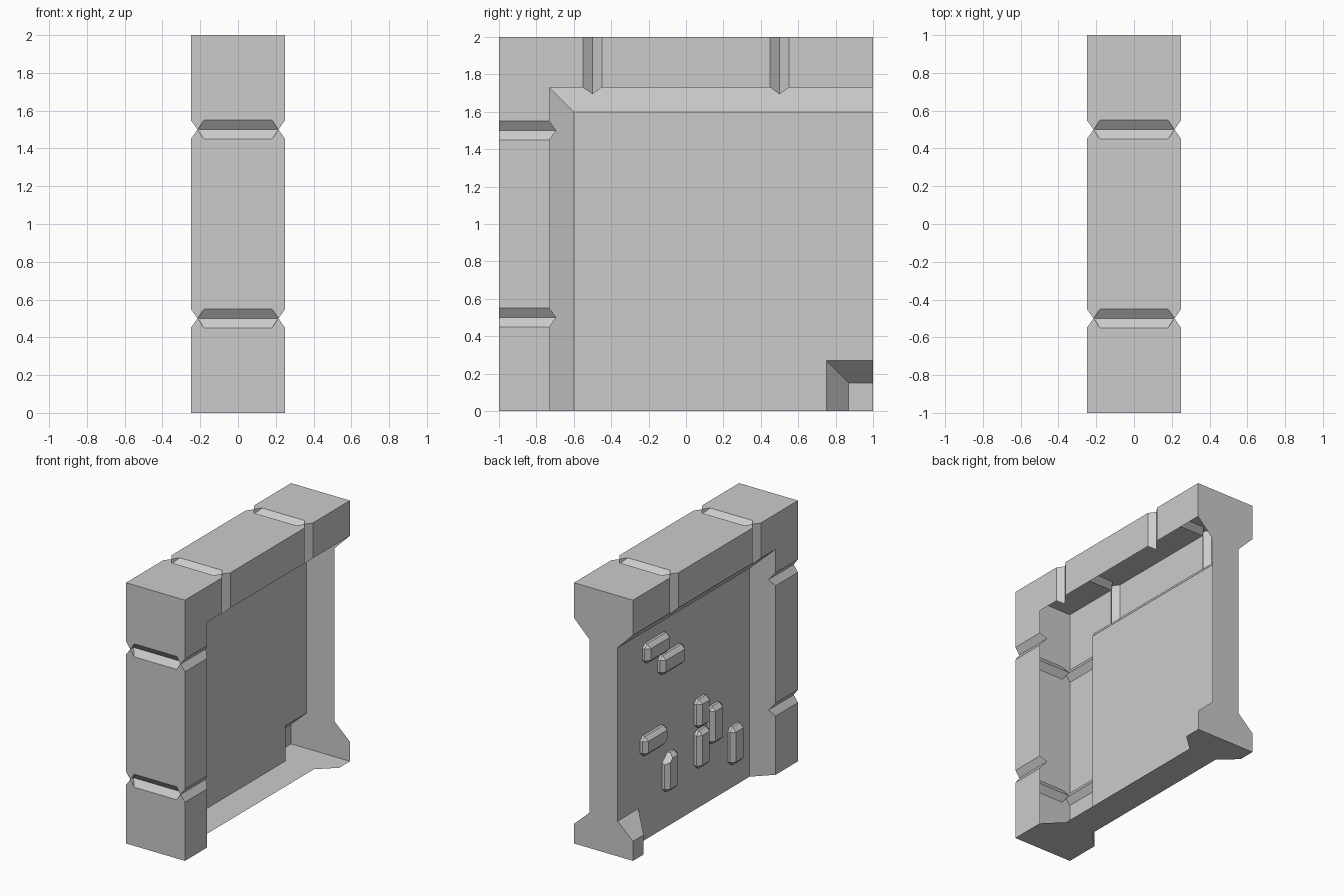
import bpy, bmesh
from mathutils import Vector

if "Cube" in bpy.data.objects:
    bpy.data.objects.remove(bpy.data.objects["Cube"])


def make_object(name, bm):
    mesh = bpy.data.meshes.new(name)
    bm.to_mesh(mesh)
    bm.free()
    obj = bpy.data.objects.new(name, mesh)
    bpy.context.collection.objects.link(obj)
    return obj


# Wall body: raised frame on two edges, small corner foot, recessed middle
OUT, INN = 0.25, 0.12
rim = [(-.73, 0), (.87, 0), (.87, .15), (1, .15), (1, 1.73), (-.73, 1.73)]
floor = [(-.6, 0), (.75, 0), (.75, .27), (1, .27), (1, 1.6), (-.6, 1.6)]
frame = [(-1, 0), (-.73, 0), (-.73, 1.73), (1, 1.73), (1, 2), (-1, 2)]
foot = [(.87, 0), (1, 0), (1, .15), (.87, .15)]
bm = bmesh.new()


def face(points):
    bm.faces.new([bm.verts.new(p) for p in points])


for s in (-1, 1):
    for x, poly in ((OUT, frame), (OUT, foot), (INN, floor)):
        face([(s * x, y, z) for y, z in poly])
    for i in (1, 2, 4, 5):
        j = (i + 1) % 6
        face([(s * OUT, *rim[i]), (s * OUT, *rim[j]),
              (s * INN, *floor[j]), (s * INN, *floor[i])])
end = [(OUT, 0), (OUT, .15), (INN, .27), (INN, 1.6), (OUT, 1.73), (OUT, 2)]
base = [(OUT, -1), (OUT, -.73), (INN, -.6), (INN, .75), (OUT, .87), (OUT, 1)]
face([(x, 1, z) for x, z in end] + [(-x, 1, z) for x, z in reversed(end)])
face([(x, y, 0) for x, y in base] + [(-x, y, 0) for x, y in reversed(base)])
face([(-OUT, -1, 0), (OUT, -1, 0), (OUT, -1, 2), (-OUT, -1, 2)])
face([(-OUT, -1, 2), (OUT, -1, 2), (OUT, 1, 2), (-OUT, 1, 2)])
bmesh.ops.remove_doubles(bm, verts=bm.verts, dist=1e-4)
bmesh.ops.recalc_face_normals(bm, faces=bm.faces)
wall = make_object("wall", bm)

# V grooves between the frame stones
cut = bmesh.new()


def hull(points):
    verts = [cut.verts.new(p) for p in points]
    bmesh.ops.convex_hull(cut, input=verts)


def on_front(c):
    return lambda x, depth, w: (x, -1 + depth, c + w)


def on_top(c):
    return lambda x, depth, w: (x, c + w, 2 - depth)


for place in (on_front(.5), on_front(1.5), on_top(-.5), on_top(.5)):
    hull([place(s * .18, 0, w) for s in (-1, 1) for w in (-.05, .05)] +
         [place(s * .213, d, 0) for s in (-1, 1) for d in (-.037, .037)])
    for s in (-1, 1):
        hull([place(s * x, e, w) for e in (-.1, .38)
              for x, w in ((.25, .05), (.25, -.05), (.214, 0), (.286, 0))])
bmesh.ops.recalc_face_normals(cut, faces=cut.faces)
cutter = make_object("groove_cutter", cut)
cutter.hide_render = True
mod = wall.modifiers.new("grooves", 'BOOLEAN')
mod.operation = 'DIFFERENCE'
mod.solver = 'EXACT'
mod.object = cutter
bpy.context.view_layer.objects.active = wall
bpy.ops.object.modifier_apply(modifier=mod.name)
bpy.data.objects.remove(cutter)

# The recess is left open on the +x side
bm = bmesh.new()
bm.from_mesh(wall.data)
gone = []
for f in bm.faces:
    c = f.calc_center_bounds()
    if (f.normal.x > .2 and c.x > .1 and c.y > -.725 and c.z < 1.725) or \
       (f.normal.x > .2 and abs(c.x - INN) < .005):
        gone.append(f)
bmesh.ops.delete(bm, geom=gone, context='FACES')
bm.to_mesh(wall.data)
bm.free()


# Protruding bricks: bevelled blocks, open at the back, some chipped
def brick(name, y, z, w, h, chip=None):
    b = bmesh.new()
    bmesh.ops.create_cube(b, size=1)
    for v in b.verts:
        v.co = Vector((v.co.x * .12 - INN + .01, y + v.co.y * w, z + v.co.z * h))
    bmesh.ops.bevel(b, geom=b.edges[:], offset=.03, segments=1, affect='EDGES')

    def trim(co, no):
        return bmesh.ops.bisect_plane(b, geom=b.verts[:] + b.edges[:] + b.faces[:],
                                      plane_co=co, plane_no=no, clear_outer=True)
    if chip:
        sy, sz = chip
        r = trim((-INN, y + sy * (w / 2 - .03), z + sz * (h / 2 - .03)), (-.5, sy, sz))
        bmesh.ops.contextual_create(
            b, geom=[e for e in r['geom_cut'] if isinstance(e, bmesh.types.BMEdge)])
    trim((-INN, 0, 0), (1, 0, 0))
    bmesh.ops.recalc_face_normals(b, faces=b.faces)
    for f in b.faces:
        # keep the open shell facing outward
        if f.normal.dot(f.calc_center_median() - Vector((-INN, y, z))) < 0:
            f.normal_flip()
    make_object(name, b)


bricks = [(.555, 1.435, .29, .15), (.37, 1.275, .29, .15),
          (0, .735, .15, .22), (-.16, .585, .15, .29), (0, .46, .15, .29),
          (.585, .735, .29, .15, (-1, -1)), (-.41, .33, .15, .29),
          (.385, .425, .15, .29, (1, 1))]
for i, spec in enumerate(bricks):
    brick(f"brick_{i + 1}", *spec)
